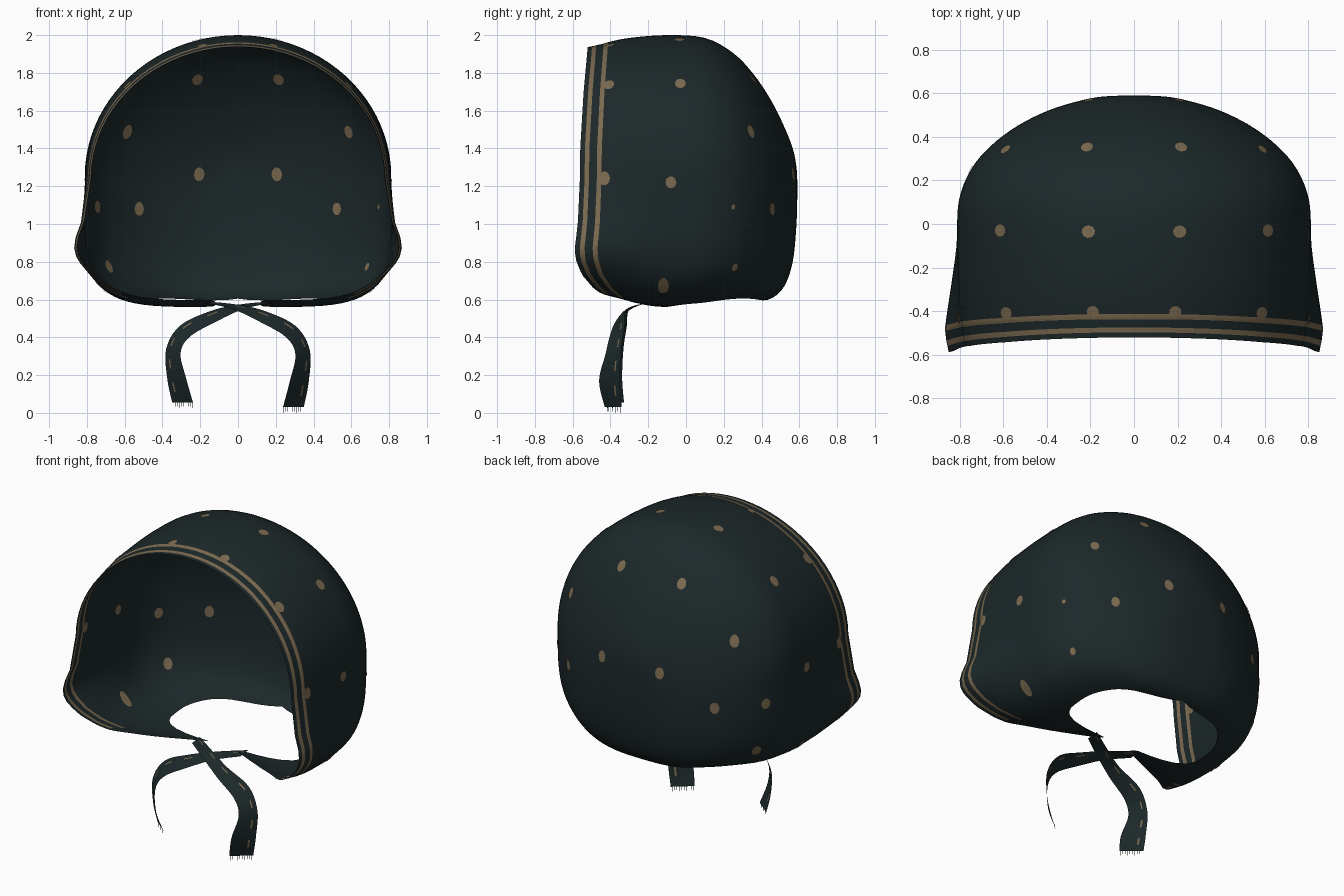
import bpy, bmesh, math
from mathutils import Vector
from mathutils.bvhtree import BVHTree

if "Cube" in bpy.data.objects:
    bpy.data.objects.remove(bpy.data.objects["Cube"], do_unlink=True)


def make_material(name, rgb):
    m = bpy.data.materials.new(name)
    m.use_nodes = True
    m.diffuse_color = (*rgb, 1)
    bsdf = m.node_tree.nodes["Principled BSDF"]
    bsdf.inputs["Base Color"].default_value = (*rgb, 1)
    bsdf.inputs["Roughness"].default_value = 0.9
    return m


CLOTH = make_material("dark teal cloth", (0.012, 0.021, 0.0225))
TAN = make_material("tan print", (0.20, 0.145, 0.08))


def finish(bm, name):
    mesh = bpy.data.meshes.new(name)
    bm.to_mesh(mesh)
    bm.free()
    mesh.materials.append(CLOTH)
    mesh.materials.append(TAN)
    mesh.shade_smooth()
    obj = bpy.data.objects.new(name, mesh)
    bpy.context.scene.collection.objects.link(obj)


def smooth_rows(rows, subs):
    """Catmull-Rom interpolation through table rows."""
    out = []
    last = len(rows) - 1
    for i in range(last):
        p0, p1, p2, p3 = (rows[min(max(i + k, 0), last)] for k in (-1, 0, 1, 2))
        for s in range(subs):
            t = s / subs
            out.append([b + 0.5 * t * ((c - a) + t * ((2*a - 5*b + 4*c - d) + t * (3*(b - c) + d - a)))
                        for a, b, c, d in zip(p0, p1, p2, p3)])
    out.append(list(rows[-1]))
    return out


def lerp_table(table, v):
    for (a, fa), (b, fb) in zip(table, table[1:]):
        if v <= b:
            t = max(0, (v - a) / (b - a))
            return fa + (fb - fa) * t
    return table[-1][1]


# Bonnet sections from front rim to back: y, top, bottom, half width, neck hole half width
SECTIONS = [
    (-.52, 1.937, .597, .775, .14), (-.497, 1.941, .593, .78, .13),
    (-.475, 1.946, .588, .785, .12), (-.437, 1.955, .58, .79, .12),
    (-.414, 1.962, .575, .795, .12), (-.30, 1.985, .562, .805, .16),
    (-.10, 2.0, .56, .81, .44), (.10, 1.985, .565, .805, .49),
    (.25, 1.905, .582, .748, .43), (.36, 1.79, .59, .655, .30),
    (.45, 1.655, .605, .535, 0), (.52, 1.515, .67, .395, 0),
    (.565, 1.40, .80, .25, 0), (.585, 1.30, 1.0, .14, 0),
    (.59, 1.2, 1.2, 0, 0)]
# How far the front rim leans forward or back at each height
RIM_LEAN = [(.575, .12), (.61, .10), (.66, .03), (.73, -.03), (.80, -.06), (.86, -.07),
            (.96, -.058), (1.1, -.043), (1.4, -.04), (1.7, -.022), (1.94, 0)]
# Squareness of the lower half, from front to back
SQUARENESS = [(-.1, 5), (.25, 3.8), (.5, 2.8)]
SUBS, ARC = 4, 80


def section_point(row, t):
    y, top, bottom, w, hole = row
    w, hole = max(w, 0), max(hole, 0)
    mid = bottom + (top - bottom) * .48
    n = lerp_table(SQUARENESS, y)
    start = -math.acos(min(1, (hole / w) ** (n / 2))) if w > 1e-5 else -math.pi / 2
    a = start + (math.pi - 2 * start) * t
    c, s = math.cos(a), math.sin(a)
    if s >= 0:
        x, z = w * c, mid + (top - mid) * s
    else:
        x, z = math.copysign(w * abs(c) ** (2 / n), c), mid - (mid - bottom) * abs(s) ** (2 / n)
    front = min(1, max(0, -y / .52))
    spread = .17 if z > .86 else .14
    flare = .085 * math.exp(-((z - .86) / spread) ** 2) * min(1, front * 1.2) ** 1.4
    x += math.copysign(flare, x) * min(1, abs(x) / .5)
    # The chin flaps sweep back towards the knot
    sweep = .45 * max(0, .6 - abs(x)) * min(1, max(0, (.70 - z) / .08))
    return Vector((x, y + (lerp_table(RIM_LEAN, z) + sweep) * front, z))


# Bonnet shell with two printed rim stripes that stop under the chin
bm = bmesh.new()
rings = [[bm.verts.new(section_point(r, i / ARC)) for i in range(ARC + 1)]
         for r in smooth_rows(SECTIONS, SUBS)]
for j, (ra, rb) in enumerate(zip(rings, rings[1:])):
    for i in range(ARC):
        f = bm.faces.new((ra[i], ra[i + 1], rb[i + 1], rb[i]))
        middle = f.calc_center_median()
        under_chin = middle.z < .8 and abs(middle.x) < .6
        f.material_index = 1 if j // SUBS in (1, 3) and not under_chin else 0
bmesh.ops.remove_doubles(bm, verts=bm.verts, dist=.0005)
bmesh.ops.recalc_face_normals(bm, faces=bm.faces)
surface = BVHTree.FromBMesh(bm)
finish(bm, "bonnet_shell")

# Printed dots on both sides of the cloth: x, y, z, stretch, size on the left half
DOTS = [(.22, .37, 1.78, 1.25, 1), (.59, .345, 1.49, 1.4, .9), (.21, -.035, 1.98, 1.1, 1),
        (.60, -.03, 1.73, 1.2, 1), (.80, -.08, 1.22, 1.1, 1), (.21, .58, 1.265, 1.3, 1),
        (.51, .43, 1.08, 1.3, .9), (.75, .25, 1.09, 1.2, .4), (.69, .26, .77, 1.3, .6),
        (.72, -.12, .68, 2, 1), (.19, -.405, 1.95, 1, 1), (.57, -.405, 1.72, 1.2, 1),
        (.79, -.43, 1.24, 1.3, 1)]
bm = bmesh.new()
for x, y, z, stretch, left_size in DOTS:
    for side, size in ((-1, 1), (1, left_size)):
        pos, normal, _, _ = surface.find_nearest(Vector((x * side, y, z)))
        across = Vector((0, 0, 1)).cross(normal).normalized()
        up = normal.cross(across)
        for lift in (-.004, .004):
            ring = []
            for k in range(10):
                a = math.tau * k / 10
                p = pos + .029 * size * (across * math.cos(a) + up * math.sin(a) * stretch)
                p, n, _, _ = surface.find_nearest(p)
                ring.append(bm.verts.new(p + n * lift))
            centre = bm.verts.new(pos + normal * lift)
            for k in range(10):
                f = bm.faces.new((ring[k], ring[(k + 1) % 10], centre))
                f.material_index = 1
finish(bm, "printed_dots")

# Ribbon ties: centre point, then half width vector
TIE = [(-.17, -.19, .585, 0, .04, .005), (-.02, -.28, .562, .01, .035, .012),
       (.13, -.345, .51, .01, .03, .03), (.28, -.365, .43, .025, .04, .03),
       (.342, -.385, .32, .038, .042, .012), (.325, -.405, .17, .05, .055, 0),
       (.293, -.385, .03, .055, .045, 0)]
COLUMNS = (-1, -.2, .4, .55, 1)


def make_tie(name, side, end_lift, shift):
    bm = bmesh.new()
    rows = smooth_rows(TIE, 6)
    count = len(rows) - 1
    grid = []
    for j, row in enumerate(rows):
        offset = Vector((0, shift, end_lift * (j / count) ** 3))
        centre, half = Vector(row[:3]) + offset, Vector(row[3:])
        pts = [centre + half * c for c in COLUMNS]
        grid.append([bm.verts.new((p.x * side, p.y, p.z)) for p in pts])
    for j in range(count):
        for i in range(len(COLUMNS) - 1):
            f = bm.faces.new((grid[j][i], grid[j][i + 1], grid[j + 1][i + 1], grid[j + 1][i]))
            f.material_index = 1 if i == 2 and j % 5 in (1, 2) else 0
    # Frayed threads along the cut end
    a, b = grid[-1][0].co.copy(), grid[-1][-1].co.copy()
    for k in range(10):
        p = a.lerp(b, (k + .3) / 10)
        q = a.lerp(b, (k + .5) / 10)
        drop = Vector((0, 0, -.03 if k % 3 == 0 else -.022))
        bm.faces.new([bm.verts.new(v) for v in (p, q, q + drop, p + drop)])
    finish(bm, name)


make_tie("left_tie", 1, 0, 0)
make_tie("right_tie", -1, .025, .012)
